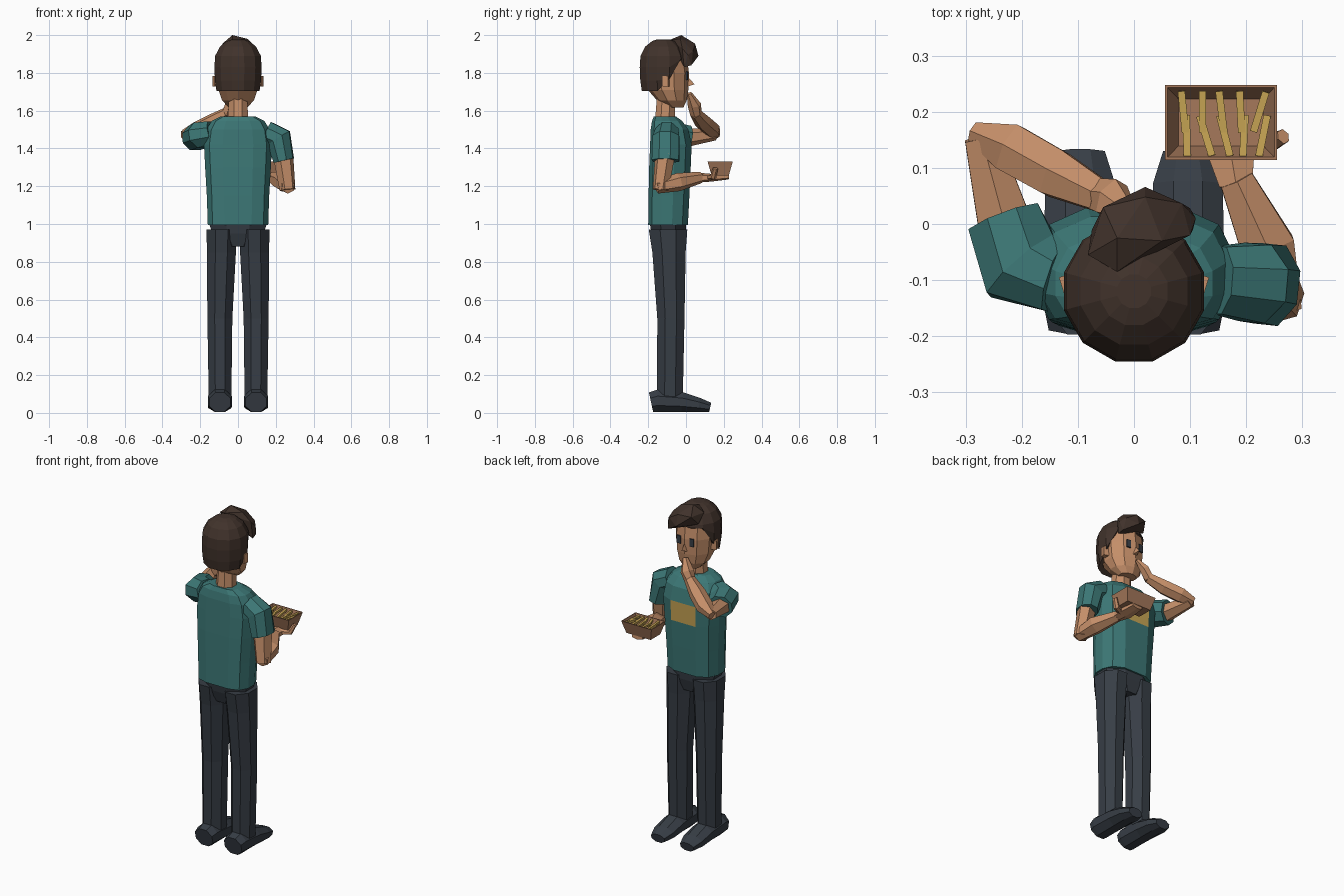
import bpy, bmesh, math
from mathutils import Vector, Matrix


def mat(name, rgb):
    m = bpy.data.materials.new(name)
    m.diffuse_color = (*rgb, 1)
    return m


TEAL = mat("teal_cloth", (0.045, 0.185, 0.18))
SKIN = mat("skin", (0.55, 0.27, 0.14))
HAIR = mat("dark_brown_hair", (0.052, 0.032, 0.024))
NAVY = mat("charcoal_cloth", (0.038, 0.047, 0.06))
YELLOW = mat("golden_yellow", (0.58, 0.38, 0.09))
CARD = mat("brown_card", (0.38, 0.19, 0.105))


def finish(name, bm, *mats):
    bmesh.ops.recalc_face_normals(bm, faces=bm.faces)
    me = bpy.data.meshes.new(name)
    bm.to_mesh(me)
    bm.free()
    ob = bpy.data.objects.new(name, me)
    bpy.context.collection.objects.link(ob)
    for m in mats:
        me.materials.append(m)
    return ob


def ngon(n):
    """Unit cross-section whose flat sides touch +-1."""
    k = 1 / math.cos(math.pi / n)
    return [(k * math.cos(math.tau * (i + .5) / n), k * math.sin(math.tau * (i + .5) / n))
            for i in range(n)]


def skin_rings(rings):
    """Join rings of points into a capped shell."""
    bm = bmesh.new()
    vs = [[bm.verts.new(p) for p in r] for r in rings]
    n = len(vs[0])
    for a, b in zip(vs, vs[1:]):
        for i in range(n):
            j = (i + 1) % n
            bm.faces.new((a[i], a[j], b[j], b[i]))
    bm.faces.new(vs[0])
    bm.faces.new(vs[-1])
    return bm


def stack(levels, prof):
    """Horizontal rings from (cx, cy, z, rx, ry)."""
    return skin_rings([[(cx + u * rx, cy + v * ry, z) for u, v in prof]
                       for cx, cy, z, rx, ry in levels])


def limb(name, path, m, n=6):
    """Tube along a path of (x, y, z, side_radius, up_radius)."""
    pts = [Vector(p[:3]) for p in path]
    rings = []
    for i, p in enumerate(path):
        d = (pts[min(i + 1, len(pts) - 1)] - pts[max(i - 1, 0)]).normalized()
        side = d.cross(Vector((0, 0, 1))).normalized()
        up = side.cross(d)
        rings.append([pts[i] + side * u * p[3] + up * v * p[4] for u, v in ngon(n)])
    return finish(name, skin_rings(rings), m)


def box(name, center, size, m, turn=0, tilt=0):
    bm = bmesh.new()
    bmesh.ops.create_cube(bm, size=1)
    bm.transform(Matrix.Translation(center) @ Matrix.Rotation(turn, 4, 'Z')
                 @ Matrix.Rotation(tilt, 4, 'X') @ Matrix.Diagonal((*size, 1)))
    return finish(name, bm, m)


# Shirt body, with a chest print on the front panel
half = [(.46, 1), (.84, .72), (1, .2), (1, -.35), (.84, -.82), (.45, -1)]
shirt_profile = half + [(-u, v) for u, v in reversed(half)]
bm = stack([(0, -.095, .995, .16, .105), (0, -.09, 1.15, .165, .108),
            (0, -.085, 1.30, .174, .11), (0, -.08, 1.42, .18, .11),
            (0, -.087, 1.50, .168, .1), (0, -.1, 1.545, .14, .08),
            (0, -.112, 1.57, .09, .058)], shirt_profile)
shirt = finish("shirt", bm, TEAL, YELLOW)
for p in shirt.data.polygons:
    c = p.center
    if 1.31 < c.z < 1.41 and c.y > 0 and abs(c.x) < .02:
        p.material_index = 1

# Trousers and shoes
finish("trouser_hips", stack([(0, -.09, .88, .07, .07), (0, -.093, .95, .135, .09),
                              (0, -.095, 1.0, .152, .096)], ngon(8)), NAVY)
for s, side in ((-1, "left"), (1, "right")):
    finish(side + "_trouser_leg",
           stack([(s * .095, -.085, .08, .06, .068), (s * .096, -.08, .5, .066, .072),
                  (s * .088, -.09, .85, .077, .088), (s * .086, -.095, .97, .08, .102)],
                 ngon(8)), NAVY)
    limb(side + "_shoe", [(s * .096, y, h / 2 + .004, w, h / 2) for y, h, w in
         ((-.185, .105, .056), (-.15, .12, .064), (-.02, .105, .064),
          (.07, .075, .062), (.128, .05, .044))], NAVY, 8)

# Neck and head
finish("neck", stack([(0, -.112, 1.54, .055, .052), (0, -.105, 1.69, .047, .048)], ngon(8)), SKIN)
finish("head", stack([(0, -.055, 1.618, .05, .04), (0, -.075, 1.655, .085, .075),
                      (0, -.095, 1.71, .103, .102), (0, -.1, 1.80, .11, .11),
                      (0, -.105, 1.88, .105, .105), (0, -.11, 1.94, .07, .07)], ngon(10)), SKIN)
bm = bmesh.new()
for p in ((-.017, .0, 1.725), (.017, .0, 1.725), (0, .0, 1.79), (0, .045, 1.74)):
    bm.verts.new(p)
bmesh.ops.convex_hull(bm, input=bm.verts)
finish("nose", bm, SKIN)
for s, side in ((-1, "left"), (1, "right")):
    box(side + "_ear", (s * .115, -.105, 1.755), (.03, .03, .055), SKIN, -s * .3)
    box(side + "_eye", (s * .042, .006, 1.785), (.026, .008, .045), NAVY, -s * .12)


# Hair cap with a stepped hairline: low at the nape, high at the brow
def hairline(y):
    return 1.705 if y < -.13 else 1.765 if y < -.07 else 1.865


rings = []
for i, (z, r) in enumerate(((1.70, .114), (1.76, .122), (1.83, .125), (1.89, .121),
                            (1.94, .095), (1.968, .06), (1.978, .03))):
    ring = []
    for u, v in ngon(12):
        y = -.12 + v * r
        low = hairline(-.12 + v * .12) + .003 * i
        ring.append((u * r, y, max(z, low)))
    rings.append(ring)
finish("hair_cap", skin_rings(rings), HAIR)

# Swept fringe
bm = bmesh.new()
for p in ((-.082, -.055, 1.955), (-.03, -.085, 1.975), (-.03, -.025, 2.0), (.05, -.03, 1.98),
          (-.055, .03, 1.95), (.02, .048, 1.955), (.02, .066, 1.89), (.085, .037, 1.915),
          (.11, .01, 1.895), (.1, -.02, 1.93), (.1, .028, 1.84), (.105, -.01, 1.83),
          (-.075, -.01, 1.9), (0, .02, 1.875)):
    bm.verts.new(p)
bmesh.ops.convex_hull(bm, input=bm.verts)
finish("fringe", bm, HAIR)

# Arm holding the tray
limb("tray_sleeve", [(.15, -.1, 1.485, .06, .06), (.215, -.105, 1.455, .07, .068),
                     (.243, -.108, 1.335, .072, .052)], TEAL, 8)
limb("tray_upper_arm", [(.238, -.11, 1.37, .05, .045), (.262, -.135, 1.18, .038, .036)], SKIN)
limb("tray_forearm", [(.265, -.155, 1.195, .034, .03), (.238, -.04, 1.222, .048, .042),
                      (.182, .08, 1.247, .03, .026)], SKIN)
limb("tray_hand", [(.182, .07, 1.246, .03, .022), (.172, .13, 1.245, .042, .018),
                   (.165, .225, 1.25, .034, .012)], SKIN)
limb("tray_thumb", [(.19, .12, 1.245, .016, .014), (.245, .145, 1.25, .015, .014),
                    (.266, .156, 1.295, .012, .01)], SKIN)

# Arm raised to the mouth
limb("raised_sleeve", [(-.14, -.095, 1.485, .062, .06), (-.2, -.075, 1.47, .078, .068),
                       (-.232, .01, 1.455, .066, .065)], TEAL, 8)
limb("raised_upper_arm", [(-.225, -.02, 1.455, .05, .045), (-.272, .155, 1.475, .03, .028)], SKIN)
limb("raised_forearm", [(-.285, .163, 1.475, .018, .022), (-.22, .135, 1.5, .043, .036),
                        (-.14, .09, 1.54, .042, .036), (-.06, .05, 1.588, .028, .026)], SKIN)
limb("raised_hand", [(-.065, .052, 1.58, .027, .024), (-.04, .045, 1.63, .034, .024),
                     (-.008, .018, 1.692, .014, .01)], SKIN)

# Open tapered tray
square = [(-1, -1), (1, -1), (1, 1), (-1, 1)]
finish("tray", stack([(.155, .181, 1.258, .08, .046), (.155, .181, 1.332, .1, .067),
                      (.155, .181, 1.332, .095, .062), (.155, .181, 1.272, .076, .042)],
                     square), CARD)

# Potato sticks in two overlapping rows
for i in range(5):
    x = .088 + i * .034
    box(f"back_stick_{i + 1}", (x, .2, 1.32), (.013, .074, .013), YELLOW, (.1, 0, .12, .05, -.3)[i], .05)
    box(f"front_stick_{i + 1}", (x + .006, .157, 1.318), (.013, .074, .013), YELLOW,
        (.02, .3, .25, -.05, -.2)[i], -.05)
